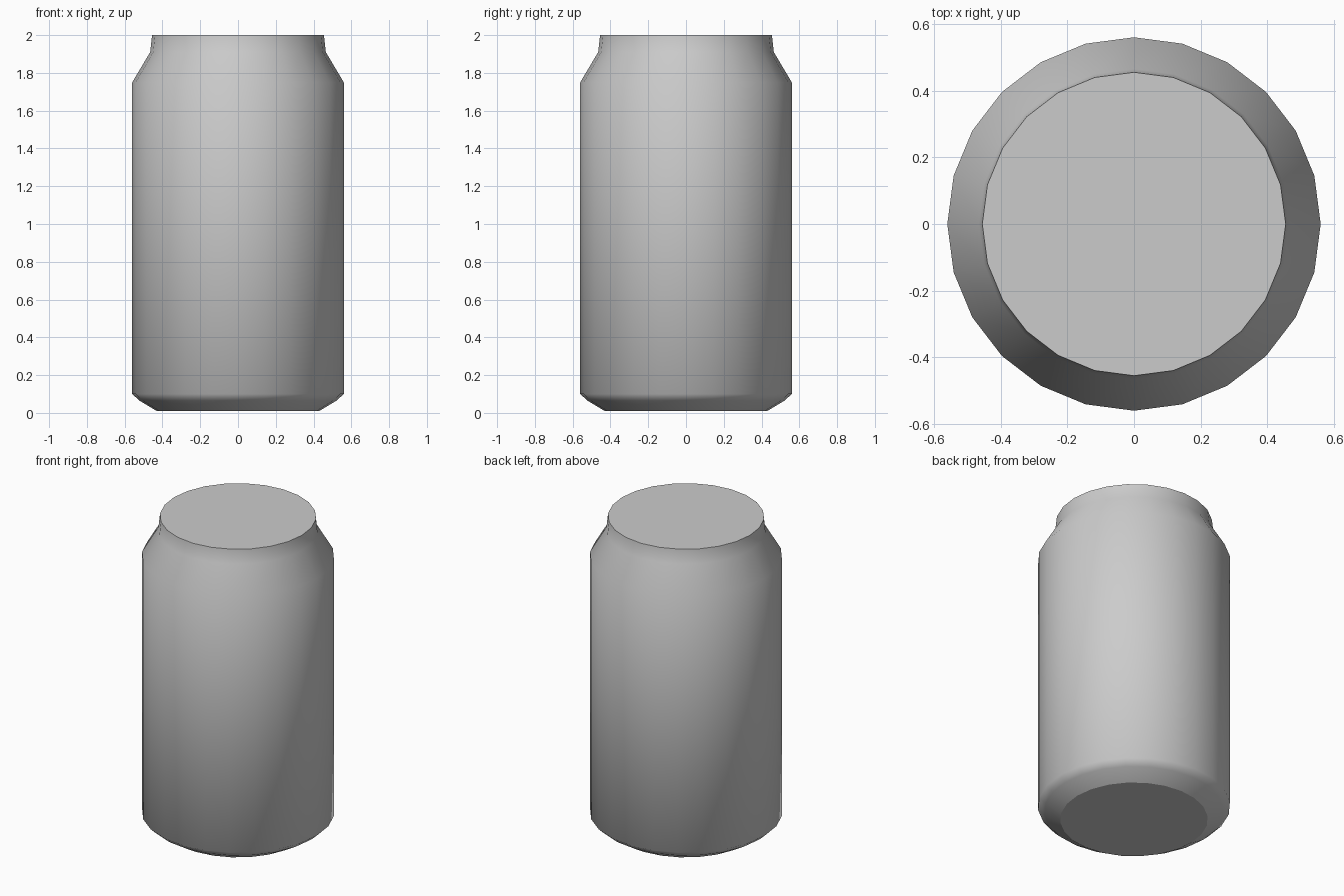
import bpy, bmesh
from math import cos, sin, tau

if "Cube" in bpy.data.objects:
    bpy.data.objects.remove(bpy.data.objects["Cube"])

SIDES = 24


def ring(bm, r, z):
    return [bm.verts.new((r * cos(tau * i / SIDES), r * sin(tau * i / SIDES), z))
            for i in range(SIDES)]


def finish(bm, name, smooth):
    for f in bm.faces:
        f.smooth = smooth
    mesh = bpy.data.meshes.new(name)
    bm.to_mesh(mesh)
    bm.free()
    obj = bpy.data.objects.new(name, mesh)
    bpy.context.collection.objects.link(obj)


def revolve(name, profile):
    bm = bmesh.new()
    rings = [ring(bm, r, z) for r, z in profile]
    for low, high in zip(rings, rings[1:]):
        for i in range(SIDES):
            j = (i + 1) % SIDES
            bm.faces.new((low[i], low[j], high[j], high[i]))
    finish(bm, name, True)


def disc(name, r, z, up):
    bm = bmesh.new()
    verts = ring(bm, r, z)
    bm.faces.new(verts if up else verts[::-1])
    finish(bm, name, False)


# Can wall: bottom chamfer, straight side, shoulder and neck
revolve("can_wall", [(0.43, 0.01), (0.522, 0.065), (0.56, 0.10),
                     (0.56, 1.75), (0.465, 1.91), (0.455, 2.0)])

# Flat end caps
disc("top_lid", 0.455, 2.0, True)
disc("bottom_base", 0.43, 0.01, False)
